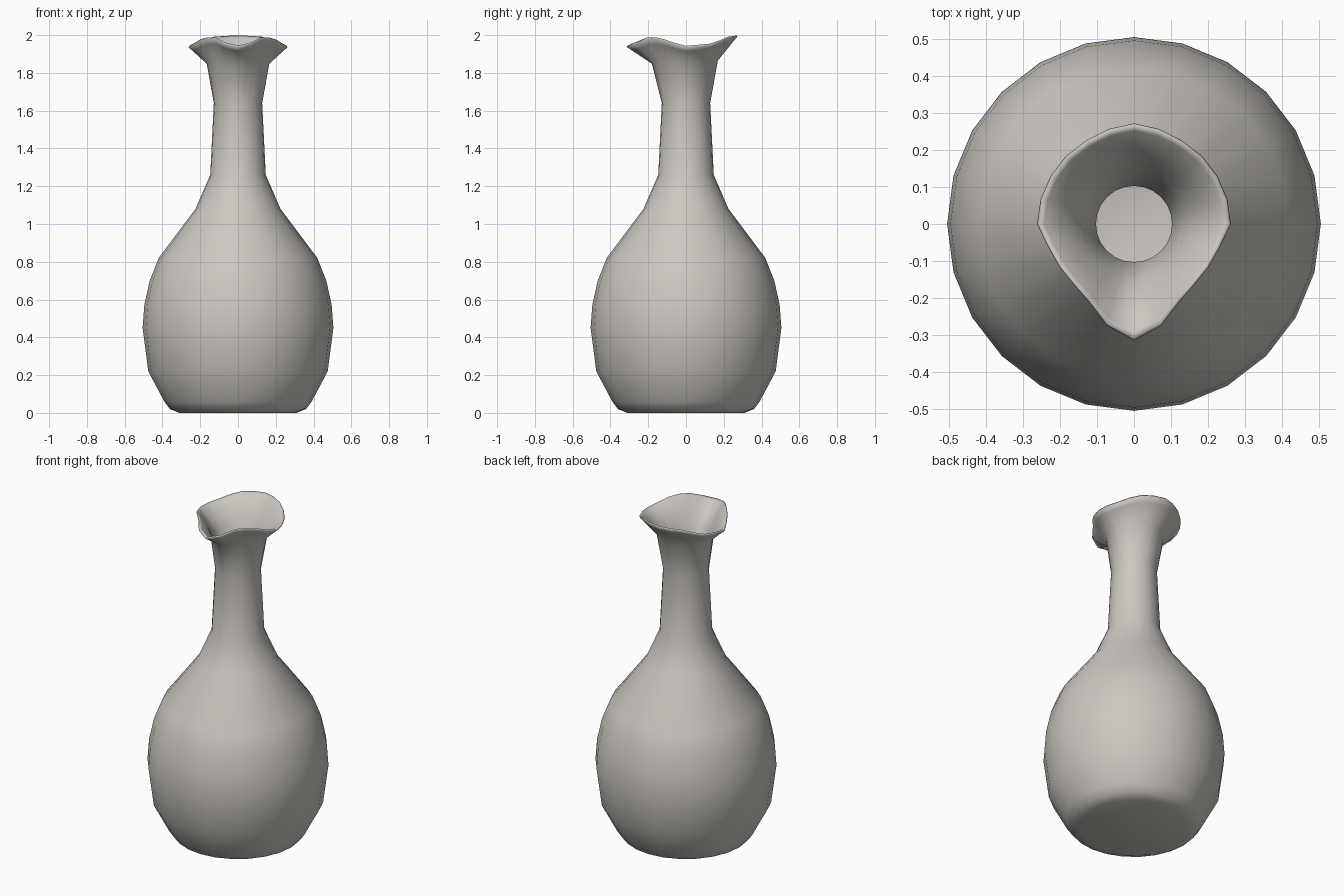
import bpy, bmesh, math

cube = bpy.data.objects.get("Cube")
if cube:
    bpy.data.objects.remove(cube, do_unlink=True)

SIDES = 24
# Pinched rim: angle away from the front, radius, height
RIM = [(0, .315, 1.945), (17, .28, 1.965), (34, .232, 1.995), (55, .23, 1.985),
       (75, .24, 1.96), (90, .262, 1.943), (120, .26, 1.955),
       (152, .26, 1.995), (180, .272, 2.0)]
# Rings: height, radius, how far the ring follows the pinched rim
OUTER = [(0, .31, 0), (.02, .36, 0), (.06, .39, 0), (.22, .475, 0), (.45, .505, 0),
         (.57, .496, 0), (.7, .468, 0), (.82, .42, 0), (1.08, .225, 0),
         (1.26, .147, 0), (1.64, .128, 0), (1.85, .128, .28), (1.92, .128, .82)]
LIP = [(1.942, .128, 1), (1.95, .12, .97), (1.944, .12, .87)]
INNER = [(1.9, .108, .6), (1.83, .105, .25), (1.64, .103, 0)]
WALL = .025


def rim_at(angle):
    """Radius and height of the rim, interpolated around one half."""
    for (a0, r0, z0), (a1, r1, z1) in zip(RIM, RIM[1:]):
        if angle <= a1:
            t = (angle - a0) / (a1 - a0)
            return r0 + t * (r1 - r0), z0 + t * (z1 - z0)
    return RIM[-1][1:]


def add_ring(bm, z, r, follow):
    ring = []
    for i in range(SIDES):
        turn = 360 * i / SIDES
        rim_r, rim_z = rim_at(min(turn, 360 - turn))
        radius = r + follow * (rim_r - r)
        a = math.radians(turn)
        height = z + follow * (rim_z - LIP[1][0])
        ring.append(bm.verts.new((radius * math.sin(a), -radius * math.cos(a), height)))
    return ring


# Outside, over the lip, then down the hollow inside to the floor
cavity = [(z, r - WALL, 0) for z, r, f in reversed(OUTER) if .05 < z < 1.5]
profile = OUTER + LIP + INNER + cavity + [(.03, .33, 0)]
bm = bmesh.new()
rings = [add_ring(bm, *p) for p in profile]
for low, high in zip(rings, rings[1:]):
    for i in range(SIDES):
        j = (i + 1) % SIDES
        bm.faces.new((low[i], low[j], high[j], high[i]))
bm.faces.new(list(reversed(rings[0])))
bm.faces.new(rings[-1])
bmesh.ops.recalc_face_normals(bm, faces=bm.faces)
for face in bm.faces:
    face.smooth = True

mesh = bpy.data.meshes.new("vase")
bm.to_mesh(mesh)
bm.free()
vase = bpy.data.objects.new("vase", mesh)
bpy.context.collection.objects.link(vase)

# Warm grey clay
clay = bpy.data.materials.new("warm grey clay")
clay.use_nodes = True
color = (.6, .575, .535, 1)
clay.diffuse_color = color
clay.node_tree.nodes["Principled BSDF"].inputs["Base Color"].default_value = color
mesh.materials.append(clay)
